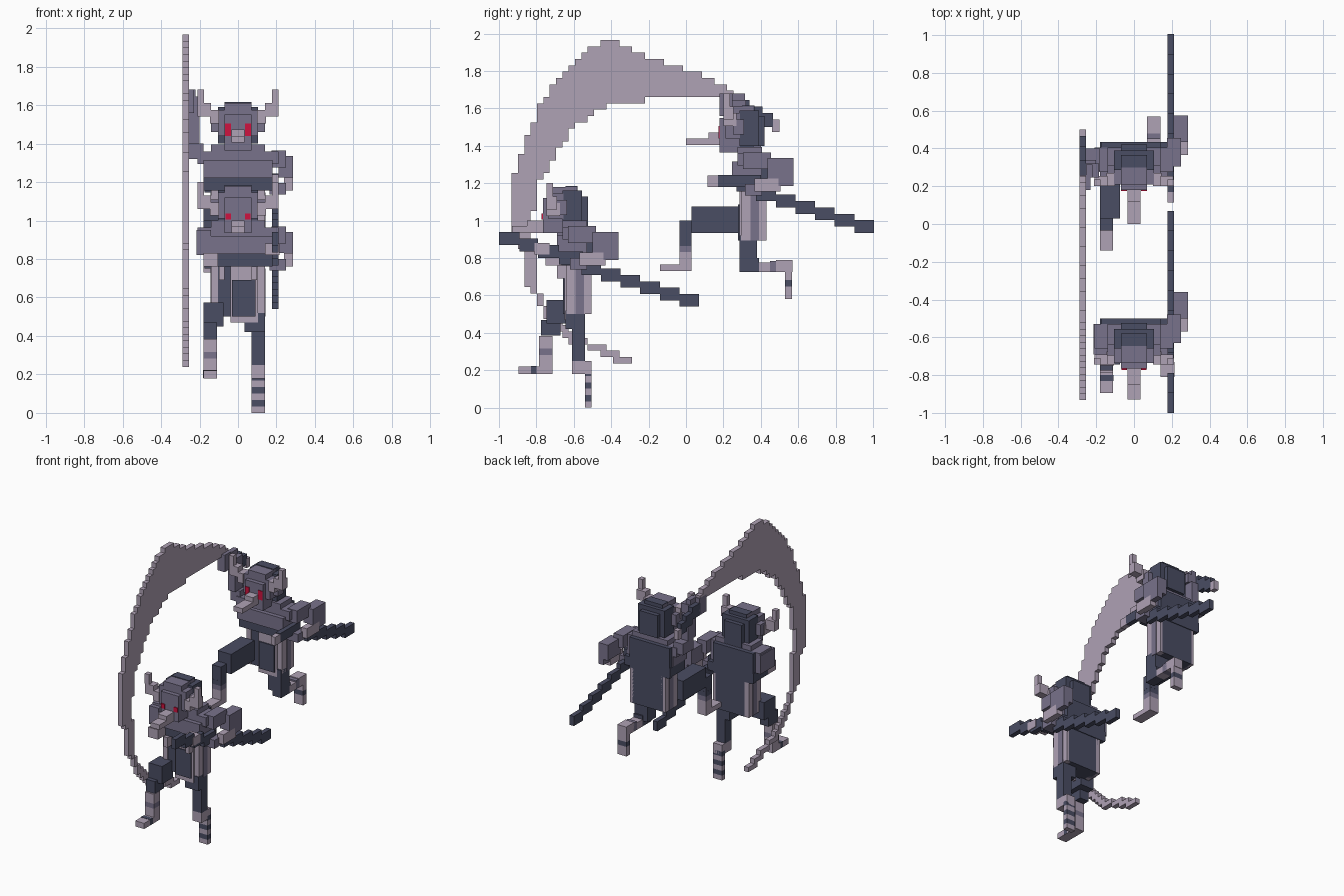
import bpy, bmesh

cube = bpy.data.objects.get("Cube")
if cube:
    bpy.data.objects.remove(cube, do_unlink=True)

V = 2 / 59  # block size


def material(name, rgb):
    m = bpy.data.materials.new(name)
    m.use_nodes = True
    m.diffuse_color = (*rgb, 1)
    m.node_tree.nodes["Principled BSDF"].inputs["Base Color"].default_value = (*rgb, 1)
    return m


LIGHT = material("pale mauve", (0.43, 0.36, 0.46))
MID = material("grey violet", (0.19, 0.17, 0.26))
DARK = material("dark slate", (0.068, 0.074, 0.125))
RED = material("eye red", (0.62, 0.006, 0.05))


def boxes(name, mat, *dims, off=(0, 0, 0), mirror=False):
    """One object made of boxes given as (x0, x1, y0, y1, z0, z1)."""
    bm = bmesh.new()
    dims = list(dims)
    if mirror:
        dims += [(-b, -a, *rest) for a, b, *rest in dims]
    for d in dims:
        for v in bmesh.ops.create_cube(bm, size=1)["verts"]:
            for i in range(3):
                v.co[i] = d[2 * i + (v.co[i] > 0)] + off[i]
    me = bpy.data.meshes.new(name)
    bm.to_mesh(me)
    bm.free()
    me.materials.append(mat)
    ob = bpy.data.objects.new(name, me)
    bpy.context.collection.objects.link(ob)
    return ob


def banded(name, x0, x1, y0, y1, z0, count, mats):
    """Stack of bands with alternating colours."""
    for n in range(count):
        boxes(f"{name}_band_{n + 1}", mats[n % len(mats)],
              (x0, x1, y0, y1, z0 + n * V, z0 + (n + 1) * V))


def body(who, off):
    # Trunk
    boxes(who + "_hips", DARK, (-.12, .12, -.635, -.505, .5, .78), off=off)
    boxes(who + "_belt", DARK, (-.18, .18, -.665, -.5, .76, .825), off=off)
    boxes(who + "_chest", MID, (-.18, .18, -.69, -.53, .825, .92),
          (-.21, .21, -.66, -.53, .9, .965), (-.14, .14, -.66, -.53, .965, 1.0), off=off)
    boxes(who + "_back_plate", DARK, (-.175, .14, -.53, -.5, .75, .965), off=off)
    # Skirt armour
    boxes(who + "_front_panel_border", LIGHT, (-.04, .105, -.65, -.63, .47, .76), off=off)
    boxes(who + "_front_panel", DARK, (-.03, .09, -.658, -.648, .5, .69), off=off)
    boxes(who + "_side_plates", LIGHT, (.105, .14, -.64, -.59, .5, .76),
          (.105, .14, -.545, -.505, .5, .76), off=off, mirror=True)
    boxes(who + "_side_plate_centres", MID, (.105, .143, -.59, -.545, .5, .75),
          off=off, mirror=True)
    # Left arm
    boxes(who + "_left_upper_arm", MID, (.175, .25, -.63, -.48, .88, .97),
          (.21, .285, -.5, -.36, .83, .94), (.245, .285, -.44, -.36, .79, .83), off=off)
    boxes(who + "_left_forearm", LIGHT, (.24, .285, -.57, -.43, .76, .83), off=off)
    boxes(who + "_left_hand", MID, (.165, .25, -.62, -.53, .74, .8), off=off)
    # Stepped scabbard
    boxes(who + "_scabbard", DARK,
          *[(.177, .211, .07 - .105 * (n + 1), .07 - .105 * n,
             .54 + V * n, .54 + V * (n + 2)) for n in range(6)], off=off)


def head(who, off, horn_off):
    boxes(who + "_face", MID, (-.105, .105, .21, .29, 1.44, 1.575),
          (-.07, .07, .18, .29, 1.365, 1.55), (-.07, .07, .21, .36, 1.575, 1.61),
          (-.14, .14, .25, .31, 1.46, 1.54), off=off)
    boxes(who + "_hair", DARK, (-.105, .105, .285, .39, 1.4, 1.59),
          (-.07, .07, .3, .365, 1.59, 1.615), (-.07, .07, .38, .42, 1.4, 1.56),
          (-.07, .07, .29, .36, 1.33, 1.42), off=off)
    # Stepped horns
    boxes(who + "_horns", LIGHT, (.1, .145, .2, .27, 1.505, 1.575),
          (.14, .21, .2, .255, 1.54, 1.61), (.177, .211, .2, .235, 1.61, 1.68),
          off=horn_off, mirror=True)


FRONT, REAR = (0, 0, 0), (0, .935, .395)
body("front_warrior", FRONT)
body("rear_warrior", REAR)
head("front_warrior", (0, -.945, -.43), (0, -.945, -.48))
head("rear_warrior", (0, 0, 0), (0, 0, 0))

# Long noses and eyes
boxes("rear_warrior_nose", LIGHT, (-.034, .034, 0, .19, 1.405, 1.44),
      (-.034, .034, .12, .19, 1.44, 1.472))
boxes("front_warrior_nose", LIGHT, (-.034, .034, -.93, -.76, .935, .97),
      (-.034, .034, -.85, -.76, .97, 1.0))
boxes("rear_warrior_eyes", RED, (.036, .068, .175, .182, 1.44, 1.505),
      mirror=True)
boxes("front_warrior_eyes", RED, (.036, .066, -.772, -.764, 1.005, 1.037),
      mirror=True)

# Front warrior: striding legs
boxes("front_warrior_right_thigh", DARK, (-.18, -.075, -.745, -.62, .45, .575),
      (-.18, -.11, -.775, -.67, .385, .47))
banded("front_warrior_right_shin", -.18, -.11, -.785, -.715, .18, 6,
       (LIGHT, LIGHT, LIGHT, MID, LIGHT, LIGHT))
boxes("front_warrior_right_foot", LIGHT, (-.18, -.11, -.895, -.78, .18, .22))
boxes("front_warrior_right_ankle_strap", DARK, (-.181, -.109, -.83, -.8, .182, .222))
boxes("front_warrior_left_thigh", DARK, (.035, .14, -.645, -.54, .42, .52),
      (.07, .14, -.61, -.54, .25, .44))
boxes("front_warrior_left_shin", LIGHT, (.07, .14, -.61, -.505, .18, .25))
banded("front_warrior_left_foot", .07, .14, -.54, -.505, 0, 6, (LIGHT, DARK))

# Front warrior: right arm and drawn sword
boxes("front_warrior_right_arm", MID, (-.215, -.14, -.69, -.53, .82, .95))
boxes("front_warrior_right_forearm", LIGHT, (-.18, -.105, -.75, -.64, .76, .83))
boxes("front_warrior_fingers", LIGHT, (.07, .1, -.69, -.64, .69, .76), mirror=True)
boxes("front_warrior_sword", DARK, (.177, .211, -1, -.89, .87, .94),
      (.177, .211, -.89, -.79, .835, .905), (.177, .211, -.79, -.68, .8, .87),
      (.177, .211, -.68, -.55, .765, .835))
boxes("front_warrior_sword_hand", LIGHT, (.14, .215, -.81, -.73, .82, .88))

# Rear warrior: leaping legs
boxes("rear_warrior_right_thigh", DARK, (-.18, -.075, .03, .29, .935, 1.075),
      (-.18, -.11, -.035, .03, .9, 1.0))
banded("rear_warrior_right_shin", -.18, -.11, -.035, .03, .73, 5,
       (LIGHT, LIGHT, LIGHT, MID, DARK))
boxes("rear_warrior_right_foot", LIGHT, (-.18, -.11, -.14, 0, .73, .765))
boxes("rear_warrior_left_thigh", DARK, (.035, .14, .285, .38, .76, .92),
      (.07, .14, .285, .39, .725, .8))
boxes("rear_warrior_left_shin", LIGHT, (.07, .14, .38, .45, .725, .775),
      (.07, .14, .48, .57, .725, .79))
boxes("rear_warrior_left_shin_wrap", MID, (.07, .14, .45, .49, .725, .785))
banded("rear_warrior_left_foot", .07, .14, .53, .567, .58, 5, (LIGHT, LIGHT, DARK, LIGHT))
boxes("rear_warrior_sheath_mouth", DARK, (.177, .211, .17, .4, 1.18, 1.245))
boxes("rear_warrior_sheath_tip", LIGHT, (.177, .211, .115, .175, 1.18, 1.24))

# Rear warrior: raised arm with sword grip
boxes("rear_warrior_raised_arm", MID, (-.255, -.18, .28, .4, 1.32, 1.4),
      (-.255, -.2, .25, .34, 1.4, 1.58), (-.255, -.185, .245, .32, 1.58, 1.645),
      (-.255, -.22, .245, .315, 1.64, 1.68))
boxes("rear_warrior_sword_guard", MID, (-.288, -.23, .18, .26, 1.56, 1.68))
boxes("rear_warrior_sword_grip", DARK, (-.288, -.254, .25, .34, 1.56, 1.645),
      (-.288, -.254, .34, .41, 1.525, 1.61), (-.288, -.254, .4, .465, 1.5, 1.575))
boxes("rear_warrior_sword_pommel", LIGHT, (-.288, -.254, .46, .5, 1.475, 1.54))

# Crescent sweep of the blade: (row, start, end) in blocks, joined in steps
KEYS = [(7, 17.5, 21), (8, 15.5, 19), (9, 13.5, 17), (10, 11, 14), (13, 8, 9.5),
        (16, 6, 7), (20, 4, 6), (23, 4, 6), (27, 2, 5), (34, 2, 6), (38, 3, 8),
        (41, 4, 10), (44, 5, 12), (46, 6, 15), (47, 6.5, 17), (48, 7, 23),
        (49, 7.5, 37), (50, 8, 36), (51, 9, 34), (53, 11, 29), (55, 13, 23),
        (57, 16, 19)]
rows = []
for (ka, sa, ea), (kb, sb, eb) in zip(KEYS, KEYS[1:] + [(58, 16, 19)]):
    for k in range(ka, kb):
        t = (k - ka) / (kb - ka)
        s, e = round(sa + t * (sb - sa)), round(ea + t * (eb - ea))
        rows.append((-.288, -.254, s * V - 1, e * V - 1, k * V, (k + 1) * V))
boxes("blade_sweep", LIGHT, *rows)
